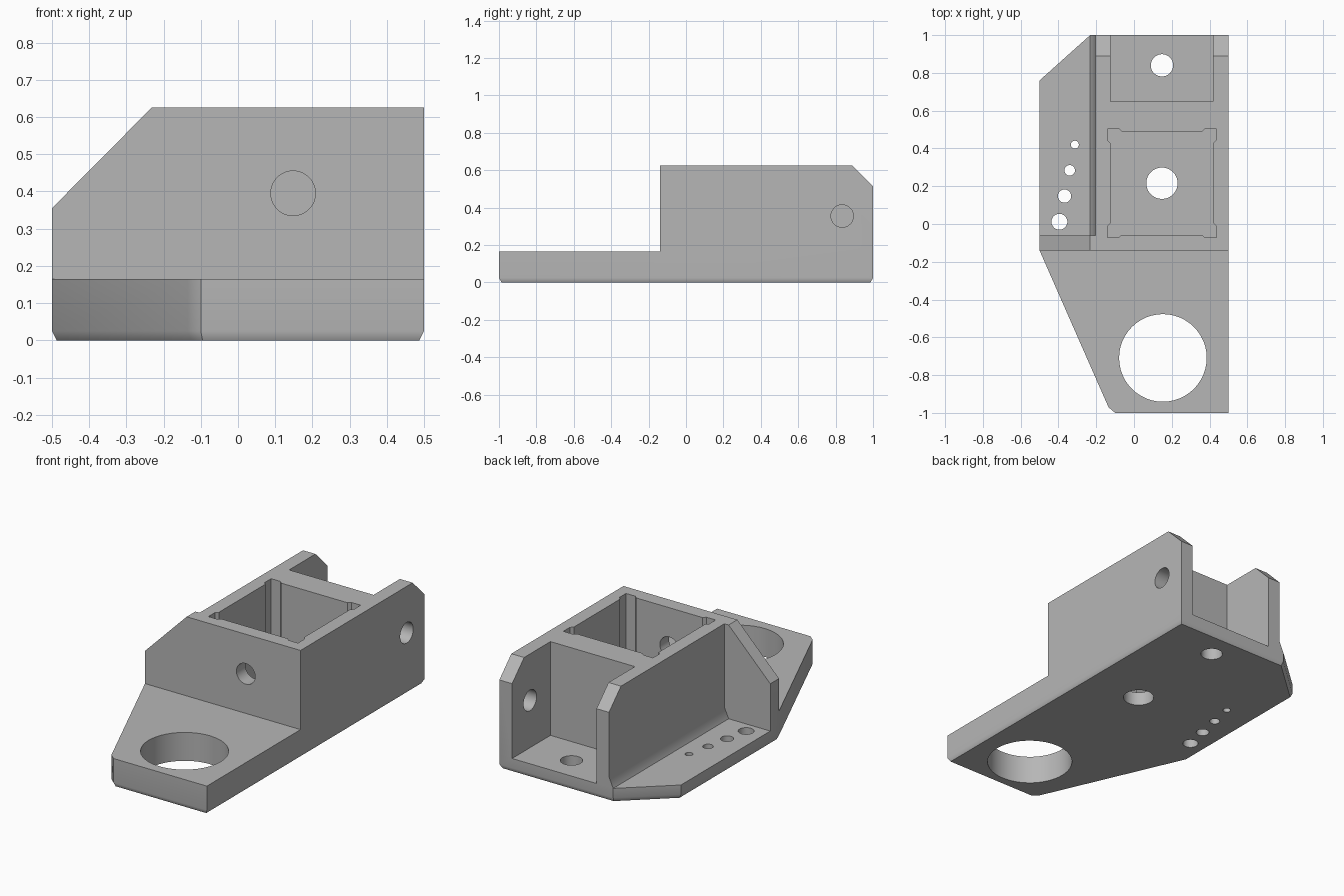
import bpy, bmesh, math

if "Cube" in bpy.data.objects:
    bpy.data.objects.remove(bpy.data.objects["Cube"], do_unlink=True)

grey = bpy.data.materials.new("plain grey")
grey.use_nodes = True
grey.diffuse_color = (0.47, 0.47, 0.47, 1)
grey.node_tree.nodes["Principled BSDF"].inputs["Base Color"].default_value = (0.47, 0.47, 0.47, 1)


def prism(name, points, axis, lo, hi, chamfer=None):
    """Extrude a 2D outline along an axis; optionally chamfer the lower rim."""
    place = {"x": lambda u, v, w: (w, u, v),
             "y": lambda u, v, w: (u, w, v),
             "z": lambda u, v, w: (u, v, w)}[axis]
    bm = bmesh.new()
    low, high = ([bm.verts.new(place(u, v, w)) for u, v in points] for w in (lo, hi))
    bottom = bm.faces.new(low)
    bm.faces.new(high)
    for i in range(len(points)):
        j = (i + 1) % len(points)
        bm.faces.new((low[i], low[j], high[j], high[i]))
    bmesh.ops.recalc_face_normals(bm, faces=bm.faces)
    if chamfer:
        inset, drop = chamfer
        bmesh.ops.inset_region(bm, faces=[bottom], thickness=inset, use_even_offset=True)
        for v in bottom.verts:
            v.co.z = lo - drop
    mesh = bpy.data.meshes.new(name)
    bm.to_mesh(mesh)
    bm.free()
    mesh.materials.append(grey)
    obj = bpy.data.objects.new(name, mesh)
    bpy.context.collection.objects.link(obj)
    return obj


def rect(u0, u1, v0, v1):
    return [(u0, v0), (u1, v0), (u1, v1), (u0, v1)]


def circle(u, v, r, n=48):
    return [(u + r * math.cos(math.tau * i / n), v + r * math.sin(math.tau * i / n))
            for i in range(n)]


def relieved_pocket(cx, cy, hw, hh, out=0.015, size=0.06):
    """Rectangle whose four corners bulge outward a little."""
    quarter = [(hw, hh - size), (hw + out, hh - size + out), (hw + out, hh + out),
               (hw - size + out, hh + out), (hw - size, hh)]
    pts = []
    for sx, sy in ((1, 1), (-1, 1), (-1, -1), (1, -1)):
        q = quarter if sx * sy > 0 else quarter[::-1]
        pts += [(cx + sx * u, cy + sy * v) for u, v in q]
    return pts


FLOOR, TOP, MID = 0.08, 0.625, 0.148

# Solid blank with the full footprint and a chamfered lower rim
footprint = [(0.5, -1), (0.5, 1), (-0.232, 1), (-0.5, 0.76),
             (-0.5, -0.14), (-0.135, -0.97), (-0.1, -1)]
body = prism("bracket_body", footprint, "z", 0.025, TOP, chamfer=(0.013, 0.025))

# Shape cuts: front step, side shelf, gusset slope, rear wall corners
cuts = [
    prism("front_step", rect(-2, 2, -2, -0.14), "z", 0.165, 1),
    prism("side_shelf", [(-1, FLOOR), (-0.232, FLOOR), (-0.205, 0.14), (-0.205, 1), (-1, 1)],
          "y", -0.06, 2),
    prism("gusset_slope", [(-0.132, 0.726), (-0.6, 0.254), (-0.6, 0.726)], "y", -0.5, 2),
    prism("rear_corner", [(0.79, 0.725), (1.1, 0.415), (1.1, 0.725)], "x", -1, 1),
    # Pockets
    prism("middle_pocket", relieved_pocket(MID, 0.216, 0.273, 0.273), "z", FLOOR, 1),
    prism("rear_pocket", rect(-0.125, 0.418, 0.648, 2), "z", FLOOR, 1),
    # Wall holes
    prism("front_hole", circle(MID, 0.395, 0.06), "y", -0.3, 0.1),
    prism("side_hole", circle(0.835, 0.355, 0.06), "x", 0.3, 0.7),
]

# Vertical holes: large front ring, pocket floors, row of graded shelf holes
holes = [(0.153, -0.709, 0.232), (MID, 0.216, 0.083), (MID, 0.84, 0.059)]
holes += [(-0.395 + 0.0273 * i, 0.012 + 0.136 * i, 0.042 - 0.007 * i) for i in range(4)]
cuts += [prism("floor_hole", circle(x, y, r), "z", -0.2, 0.3) for x, y, r in holes]

bpy.context.view_layer.objects.active = body
body.select_set(True)
for cut in cuts:
    cut.hide_render = True
    mod = body.modifiers.new("cut", "BOOLEAN")
    mod.operation, mod.solver, mod.object = "DIFFERENCE", "EXACT", cut
    bpy.ops.object.modifier_apply(modifier=mod.name)
    bpy.data.objects.remove(cut, do_unlink=True)

# Smooth hole walls and lower rim, crisp edges elsewhere
bpy.ops.object.shade_smooth_by_angle(angle=math.radians(30))
normals = body.modifiers.new("weighted_normals", "WEIGHTED_NORMAL")
normals.keep_sharp = True
